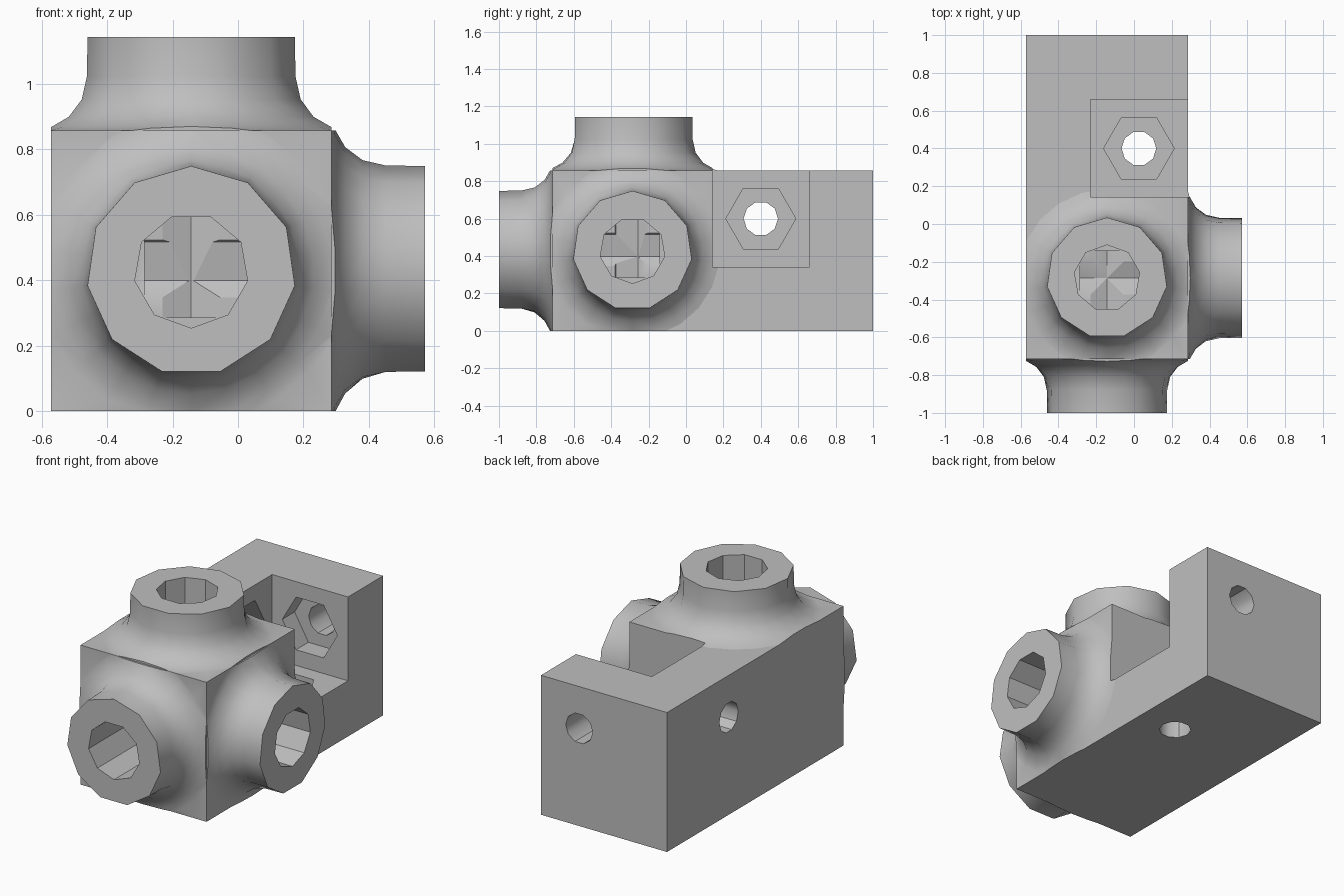
import bpy, bmesh, math
from mathutils import Vector, Matrix

if "Cube" in bpy.data.objects:
    bpy.data.objects.remove(bpy.data.objects["Cube"], do_unlink=True)

X, Y, Z = Vector((1, 0, 0)), Vector((0, 1, 0)), Vector((0, 0, 1))
LO, HI = Vector((-0.571, -0.714, 0)), Vector((0.286, 1, 0.857))
HUB = Vector((-0.143, -0.286, 0.4285))     # where the three tubes meet
BOLT = Vector((0.026, 0.40, 0.60))         # where the three bolt holes cross
HALF = 0.4285

grey = bpy.data.materials.new("light_grey")
grey.use_nodes = True
grey.diffuse_color = (0.52, 0.52, 0.52, 1)
grey.node_tree.nodes["Principled BSDF"].inputs["Base Color"].default_value = (0.52, 0.52, 0.52, 1)


def finish(name, bm):
    bmesh.ops.recalc_face_normals(bm, faces=bm.faces)
    mesh = bpy.data.meshes.new(name)
    bm.to_mesh(mesh)
    bm.free()
    mesh.materials.append(grey)
    obj = bpy.data.objects.new(name, mesh)
    bpy.context.collection.objects.link(obj)
    return obj


def box(name, lo, hi):
    bm = bmesh.new()
    size = hi - lo
    bmesh.ops.create_cube(bm, size=1, matrix=Matrix.Translation((lo + hi) / 2) @ Matrix.Diagonal((*size, 1)))
    return finish(name, bm)


def loft(name, centre, axis, up, rings):
    """Capped stack of rings; each ring is (distance along axis, list of radii)."""
    side = up.cross(axis)
    bm = bmesh.new()
    loops = []
    for h, radii in rings:
        n = len(radii)
        loops.append([bm.verts.new(centre + axis * h + r * (
            up * math.cos(math.tau * i / n) + side * math.sin(math.tau * i / n)))
            for i, r in enumerate(radii)])
    for a, b in zip(loops, loops[1:]):
        for i in range(len(a)):
            j = (i + 1) % len(a)
            bm.faces.new((a[i], a[j], b[j], b[i]))
    bm.faces.new(loops[0])
    bm.faces.new(loops[-1])
    return finish(name, bm)


def prism(name, centre, axis, up, sides, radius, start, end):
    return loft(name, centre, axis, up, [(start, [radius] * sides), (end, [radius] * sides)])


def boolean(target, tool, operation):
    mod = target.modifiers.new(operation, "BOOLEAN")
    mod.operation, mod.object, mod.solver = operation, tool, "EXACT"
    bpy.context.view_layer.objects.active = target
    bpy.ops.object.modifier_apply(modifier=mod.name)
    bpy.data.objects.remove(tool, do_unlink=True)


# Main block
body = box("corner_connector", LO, HI)

# Flared tube sockets: round at the base, eleven-sided at the rim
PROFILE = [(-0.1, 0.3, 0), (-0.006, 0.49, 0), (0.012, 0.43, 0), (0.042, 0.378, 0.2),
           (0.095, 0.338, 0.6), (0.165, 0.322, 1), (0.286, 0.32, 1)]
flat = 1 - math.cos(math.pi / 11)
for axis, up in ((-Y, Z), (X, Z), (Z, Y)):
    rings = [(HALF + h, [r, r * (1 - flat * k)] * 11) for h, r, k in PROFILE]
    socket = loft("socket", HUB, axis, up, rings)
    reach = Vector([abs(c) for c in axis]) * 2
    boolean(socket, box("trim", LO - reach, HI + reach), "INTERSECT")
    boolean(body, socket, "UNION")

# Corner pocket for the bolts
boolean(body, box("pocket", Vector((-0.23, 0.142, 0.342)), Vector((1, 0.66, 1.5))), "DIFFERENCE")

# Blind tube bores, each ending just past the hub
for axis, up in ((-Y, -Z), (X, -Z), (Z, Y)):
    boolean(body, prism("bore", HUB, axis, up, 9, 0.175, -0.143, 1), "DIFFERENCE")

# Hexagonal nut recesses and bolt holes through the pocket walls
for axis, up in ((-X, Y), (Y, X), (-Z, X)):
    boolean(body, prism("nut_recess", BOLT, axis, up, 6, 0.187, 0.2, 0.38), "DIFFERENCE")
    boolean(body, prism("bolt_hole", BOLT, axis, up, 10, 0.092, 0.2, 1.2), "DIFFERENCE")

# Smooth flares, flat block faces
bpy.ops.object.select_all(action="DESELECT")
body.select_set(True)
bpy.context.view_layer.objects.active = body
bpy.ops.object.shade_smooth_by_angle(angle=math.radians(36))
for face in body.data.polygons:
    if face.area > 0.05:
        face.use_smooth = False
